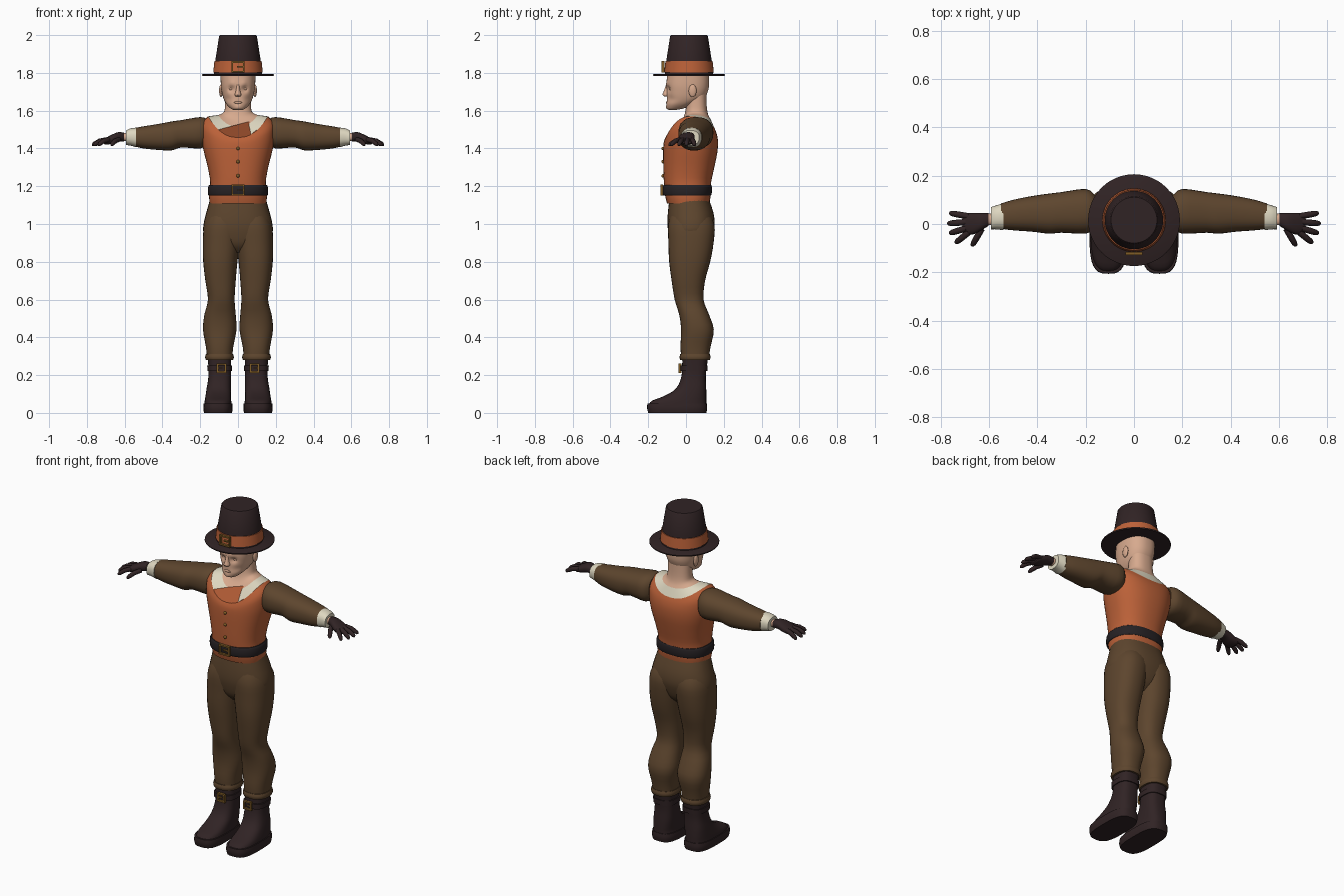
import bpy, bmesh, math
from mathutils import Vector, Matrix

cube = bpy.data.objects.get("Cube")
if cube:
    bpy.data.objects.remove(cube, do_unlink=True)


def material(name, r, g, b):
    m = bpy.data.materials.new(name)
    m.use_nodes = True
    m.diffuse_color = (r, g, b, 1)
    bsdf = m.node_tree.nodes["Principled BSDF"]
    bsdf.inputs["Base Color"].default_value = (r, g, b, 1)
    bsdf.inputs["Roughness"].default_value = 0.8
    return m


SKIN = material("skin", .68, .40, .27)
ORANGE = material("burnt_orange", .50, .12, .04)
BROWN = material("cloth_brown", .11, .06, .027)
DARK = material("dark_leather", .03, .017, .018)
BELT = material("charcoal_belt", .02, .016, .018)
CREAM = material("cream", .73, .68, .53)
GOLD = material("old_brass", .22, .11, .02)
parts = []


def finish(name, bm, mat, mirror=False):
    mesh = bpy.data.meshes.new(name)
    bm.to_mesh(mesh)
    bm.free()
    ob = bpy.data.objects.new(name, mesh)
    bpy.context.collection.objects.link(ob)
    mesh.materials.append(mat)
    if mirror:
        ob.modifiers.new("mirror", 'MIRROR').use_mirror_merge = False
    parts.append(ob)
    return ob


def smooth_rings(rings, sub):
    """Catmull-Rom interpolation between cross-sections."""
    out = []
    for i in range(len(rings) - 1):
        p = [rings[min(max(i + k, 0), len(rings) - 1)] for k in (-1, 0, 1, 2)]
        for s in range(sub):
            t = s / sub
            out.append([b + (c - a) * t / 2 + (2*a - 5*b + 4*c - d) * t*t / 2
                        + (3*b - a - 3*c + d) * t**3 / 2 for a, b, c, d in zip(*p)])
    return out + [list(rings[-1])]


def loft(name, rings, mat, axis='z', n=32, e=.85, sub=3, caps=True, mirror=False):
    """Rings hold position, u range, v range, and optional position at low v and high v."""
    rings = [tuple(r) if len(r) > 5 else tuple(r) + (r[0], r[0]) for r in rings]
    bm = bmesh.new()
    loops = []
    for t, u0, u1, v0, v1, low, high in smooth_rings(rings, sub):
        loop = []
        for k in range(n):
            a = math.tau * k / n
            c, s = math.cos(a), math.sin(a)
            u = (u0 + u1) / 2 + (u1 - u0) / 2 * math.copysign(abs(c) ** e, c)
            v = (v0 + v1) / 2 + (v1 - v0) / 2 * math.copysign(abs(s) ** e, s)
            w = t + ((high if s > 0 else low) - t) * s * s
            loop.append(bm.verts.new((u, v, w) if axis == 'z' else (w, u, v)))
        loops.append(loop)
    for a, b in zip(loops, loops[1:]):
        for k in range(n):
            j = (k + 1) % n
            bm.faces.new((a[k], a[j], b[j], b[k]))
    if caps:
        bm.faces.new(loops[0][::-1])
        bm.faces.new(loops[-1])
    return finish(name, bm, mat, mirror)


def wide(*rows):
    """Symmetric rings: height, half width, then the rest unchanged."""
    return [(r[0], -r[1], r[1]) + r[2:] for r in rows]


def disc(*rows, y=.016):
    return [(z, -r, r, y - r, y + r) for z, r in rows]


def ball(name, centre, size, mat, mirror=False):
    bm = bmesh.new()
    bmesh.ops.create_uvsphere(bm, u_segments=16, v_segments=10, radius=1,
                              matrix=Matrix.LocRotScale(Vector(centre), None, Vector(size)))
    return finish(name, bm, mat, mirror)


def buckle(name, x, y, z, w, h, bar=.009, mirror=False):
    bm = bmesh.new()
    bars = [(-w, 0, bar, 2*h + bar), (w, 0, bar, 2*h + bar), (0, -h, 2*w, bar),
            (0, h, 2*w, bar), (w * .4, 0, w * 1.2, bar * .7)]
    for dx, dz, sx, sz in bars:
        bmesh.ops.create_cube(bm, size=1, matrix=Matrix.LocRotScale(
            Vector((x + dx, y, z + dz)), None, Vector((sx, .014, sz))))
    return finish(name, bm, GOLD, mirror)


# Trousers
loft("trouser_legs", [
    (.29, .03, .163, -.025, .12), (.35, .025, .17, -.029, .13), (.44, .008, .185, -.026, .147),
    (.52, .012, .178, -.036, .122), (.60, .018, .159, -.06, .093), (.70, .012, .173, -.076, .101),
    (.80, .003, .184, -.089, .128), (.90, -.01, .186, -.093, .146), (1.0, -.02, .178, -.094, .15),
    (1.08, -.01, .14, -.07, .11)], BROWN, mirror=True)
loft("trouser_hips", wide(
    (.85, .07, -.04, .08), (.89, .13, -.075, .12), (.95, .18, -.092, .143), (1.0, .182, -.098, .152),
    (1.06, .168, -.096, .145), (1.13, .148, -.088, .122)), BROWN)
loft("trouser_cuffs", [(.28, .026, .17, -.03, .126), (.295, .022, .174, -.034, .13),
                       (.312, .026, .17, -.03, .126)], BROWN, mirror=True)

# Boots
loft("boot_soles", [(0, .032, .18, -.2, .108), (.025, .028, .184, -.206, .112),
                    (.05, .03, .182, -.204, .11)], DARK, e=.65, mirror=True)
loft("boots", [
    (.045, .034, .178, -.198, .108), (.065, .036, .176, -.178, .108), (.09, .037, .172, -.115, .108),
    (.13, .037, .166, -.052, .107), (.2, .037, .156, -.023, .105), (.3, .037, .16, -.02, .118)],
    DARK, e=.72, mirror=True)
buckle("boot_buckles", .087, -.032, .237, .021, .021, mirror=True)
loft("boot_straps", [(.222, .032, .162, -.03, .113), (.252, .032, .163, -.03, .115)],
     DARK, e=.72, sub=1, mirror=True)

# Vest, collar and neck share their border rings
collar_edge = (1.57, .158, -.108, .152, 1.458, 1.505)
neckline = (1.577, .105, -.055, .13, 1.515, 1.555)
loft("vest", wide(
    (1.108, .149, -.1, .124), (1.15, .153, -.11, .13), (1.22, .147, -.117, .133),
    (1.30, .16, -.12, .15), (1.38, .18, -.121, .166), (1.45, .193, -.119, .169, 1.425, 1.44),
    (1.53, .192, -.114, .162, 1.445, 1.48), collar_edge), ORANGE, n=48)
loft("collar", wide(collar_edge, neckline), CREAM, n=48, caps=False)
loft("neck", wide(
    neckline, (1.59, .077, -.015, .117, 1.56, 1.58), (1.62, .069, 0, .11), (1.69, .067, 0, .108)),
    SKIN, n=48, caps=False)
loft("belt", wide((1.15, .155, -.119, .131), (1.16, .159, -.124, .136), (1.195, .158, -.124, .137),
                  (1.207, .152, -.119, .133)), BELT, n=48, sub=2)
buckle("belt_buckle", 0, -.128, 1.18, .031, .025)
for i, z in enumerate((1.255, 1.33, 1.4)):
    ball("vest_button_%d" % i, (0, -.122, z), (.009, .008, .009), GOLD)

# Sleeves and gloves
loft("sleeves", [
    (.162, -.02, .12, 1.42, 1.555), (.2, -.04, .145, 1.40, 1.566), (.3, -.036, .132, 1.405, 1.55),
    (.35, -.04, .126, 1.39, 1.543), (.42, -.032, .116, 1.392, 1.53), (.5, -.026, .1, 1.40, 1.517),
    (.55, -.02, .085, 1.412, 1.508)], BROWN, 'x', mirror=True)
loft("sleeve_cuffs", [(.54, -.026, .086, 1.407, 1.51), (.57, -.022, .077, 1.415, 1.506),
                      (.592, -.022, .07, 1.418, 1.496)], CREAM, 'x', mirror=True)
loft("wrists", [(.57, -.005, .045, 1.437, 1.482), (.62, -.005, .042, 1.442, 1.48)],
     SKIN, 'x', n=16, sub=1, mirror=True)
loft("glove_palms", [
    (.603, -.008, .045, 1.438, 1.484), (.635, -.028, .046, 1.435, 1.486),
    (.67, -.044, .046, 1.424, 1.472), (.70, -.04, .042, 1.42, 1.456), (.71, -.03, .035, 1.425, 1.45)],
    DARK, 'x', n=20, mirror=True)
fingers = {"thumb": (.63, -.02, .67, -.09), "index": (.685, -.035, .738, -.078),
           "middle": (.695, -.018, .762, -.038), "ring": (.695, .008, .77, .002),
           "little": (.685, .032, .762, .045)}
for label, (x0, y0, x1, y1) in fingers.items():
    curve = bpy.data.curves.new("glove_" + label, 'CURVE')
    curve.dimensions = '3D'
    curve.bevel_depth = .013
    curve.bevel_resolution = 2
    curve.use_fill_caps = True
    curve.materials.append(DARK)
    for side in (-1, 1):
        spline = curve.splines.new('POLY')
        spline.points.add(4)
        for p, t, r in zip(spline.points, (0, .5, .85, .97, 1.03), (1, 1, .9, .65, .2)):
            p.co = (side * (x0 + (x1 - x0) * t), y0 + (y1 - y0) * t, 1.447 - .03 * t * t, 1)
            p.radius = r
    bpy.context.collection.objects.link(bpy.data.objects.new("glove_" + label, curve))

# Head, with sockets, brow and mouth pressed into the surface
head = loft("head", wide(
    (1.604, .024, -.088, -.05), (1.612, .04, -.1, -.01), (1.635, .062, -.104, .045),
    (1.665, .077, -.102, .095), (1.70, .086, -.102, .115), (1.74, .091, -.104, .122),
    (1.80, .092, -.098, .122)), SKIN, n=64, sub=5)
dents = [(-.036, 1.715, .016, .014), (.036, 1.715, .016, .014), (0, 1.643, .011, .004),
         (-.03, 1.742, .014, -.005), (.03, 1.742, .014, -.005), (0, 1.615, .014, -.004),
         (-.055, 1.66, .02, .006), (.055, 1.66, .02, .006)]
for v in head.data.vertices:
    if v.co.y < 0:
        x, z = v.co.x, v.co.z
        v.co.y += sum(d * math.exp(-((x - cx)**2 + (z - cz)**2) / r**2) for cx, cz, r, d in dents)
loft("nose", wide((1.674, .012, -.112, -.07), (1.684, .018, -.124, -.07), (1.705, .012, -.117, -.07),
                  (1.745, .008, -.103, -.07)), SKIN, n=16)
ball("eyes", (.036, -.076, 1.715), (.015, .012, .008), SKIN, mirror=True)
ball("lips", (0, -.099, 1.643), (.022, .008, .007), SKIN)
ball("ears", (.09, .035, 1.705), (.01, .021, .034), SKIN, mirror=True)

# Hat
loft("hat_brim", disc((1.784, .188), (1.787, .19), (1.791, .19), (1.793, .187)), DARK, n=48, e=1, sub=1)
loft("hat_crown", disc((1.79, .127), (1.86, .121), (1.994, .1), (2, .095)), DARK, n=48, e=1, sub=1)
loft("hat_band", disc((1.803, .131), (1.862, .125)), ORANGE, n=48, e=1, sub=1)
buckle("hat_buckle", 0, -.122, 1.832, .031, .026)

# Smooth shading with sharp edges kept
bpy.ops.object.select_all(action='DESELECT')
for ob in parts:
    ob.select_set(True)
bpy.context.view_layer.objects.active = parts[0]
bpy.ops.object.shade_smooth_by_angle(angle=math.radians(40))
